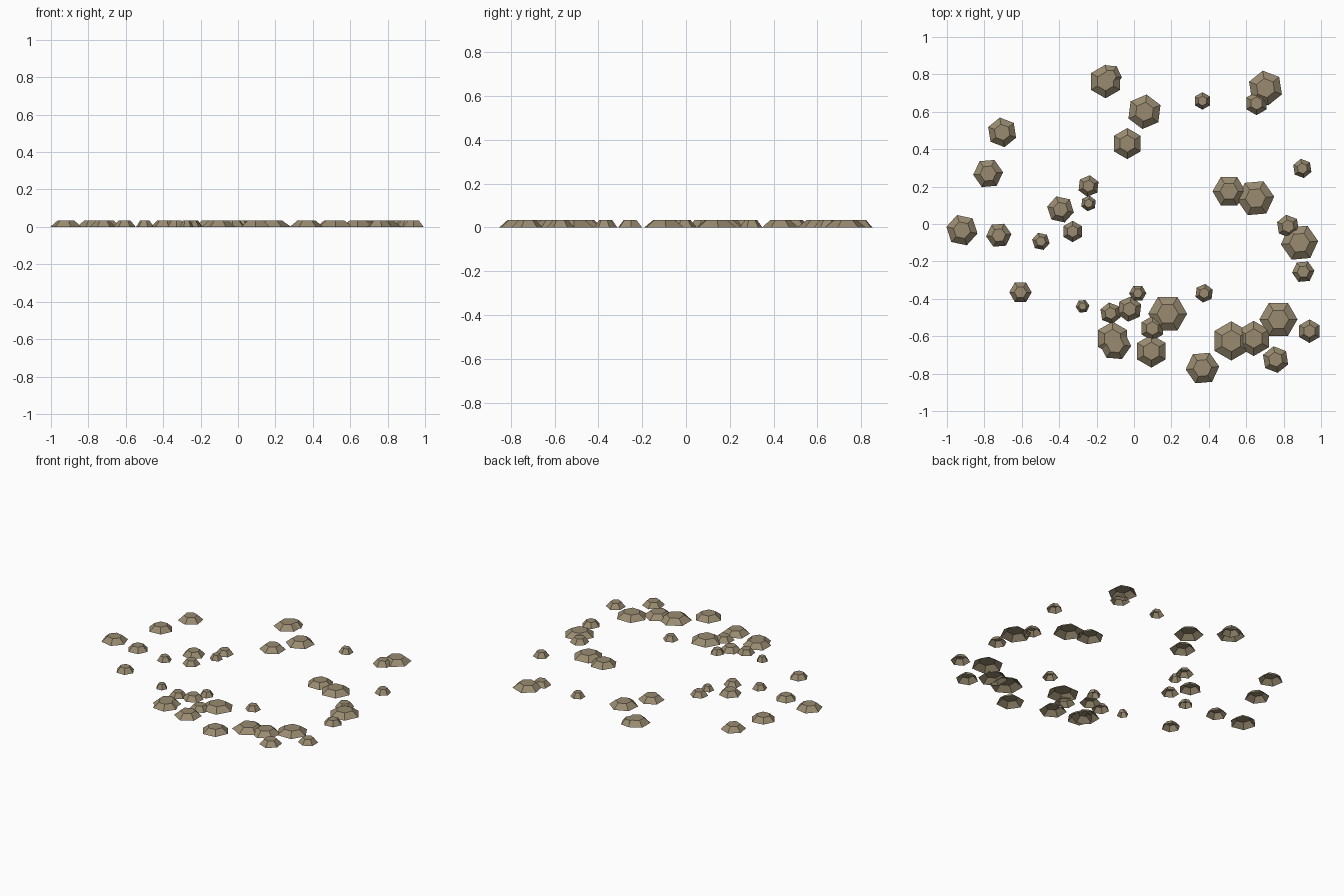
import bpy
import bmesh
from math import cos, sin, radians, tau

cube = bpy.data.objects.get("Cube")
if cube:
    bpy.data.objects.remove(cube, do_unlink=True)

SIDES = 6
HEIGHT = 0.033
TOP_RATIO = 0.55

# Single sandy stone colour
stone_mat = bpy.data.materials.new("sandy stone")
stone_mat.use_nodes = True
stone_colour = (0.32, 0.26, 0.165, 1)
stone_mat.diffuse_color = stone_colour
shader = stone_mat.node_tree.nodes["Principled BSDF"]
shader.inputs["Base Color"].default_value = stone_colour
shader.inputs["Roughness"].default_value = 0.9


def hex_ring(bm, radius, z, spin):
    """Add one ring of corners and return its vertices."""
    angles = [radians(spin) + tau * i / SIDES for i in range(SIDES)]
    return [bm.verts.new((radius * cos(a), radius * sin(a), z)) for a in angles]


def add_stone(name, x, y, radius, spin):
    """A flat-topped pebble: sloping sides, open underneath."""
    bm = bmesh.new()
    base = hex_ring(bm, radius, 0, spin)
    top = hex_ring(bm, radius * TOP_RATIO, HEIGHT, spin)
    for i in range(SIDES):
        j = (i + 1) % SIDES
        bm.faces.new((base[i], base[j], top[j], top[i]))
    bm.faces.new(top)
    mesh = bpy.data.meshes.new(name)
    bm.to_mesh(mesh)
    bm.free()
    mesh.materials.append(stone_mat)
    stone = bpy.data.objects.new(name, mesh)
    stone.location = (x, y, 0)
    bpy.context.collection.objects.link(stone)


def scatter(group, spin, places):
    """Lay out stones that share a turn; each place is x, y, radius."""
    for number, (x, y, radius) in enumerate(places, start=1):
        add_stone(f"{group}_stone_{number}", x, y, radius, spin)


# Stones with two edges square to the front
scatter("square", 0, [
    (-.607, -.365, .06), (.02, -.37, .046), (.772, -.51, .102),
    (.508, .175, .088), (.18, -.48, .104),
])

# Stones turned very slightly
scatter("nudged", 5, [
    (-.78, .27, .08), (-.723, -.06, .068), (.366, -.77, .09),
    (.905, -.255, .06), (.885, -.1, .1), (.65, .138, .1),
    (-.275, -.44, .037),
])

# Stones turned partway to a corner
scatter("turned", 23, [
    (.056, .6, .093), (-.243, .203, .058), (-.243, .11, .042),
    (-.024, -.455, .068), (.375, -.37, .05),
])

# Stones with a corner to the front
scatter("pointed", 30, [
    (-.152, .762, .09), (-.036, .43, .083), (.366, .658, .047),
    (.655, .645, .063), (-.328, -.04, .057), (.098, -.558, .066),
    (.093, -.68, .088), (-.115, -.612, .09), (.52, -.625, .105),
    (.64, -.612, .094), (.938, -.573, .063),
])

# Stones turned past the corner
scatter("skewed", 39, [
    (.703, .727, .094), (-.705, .49, .08), (-.125, -.477, .058),
    (.757, -.725, .072), (.823, -.012, .062), (.9, .297, .052),
])

# Stones turned almost a full side
scatter("swung", 48, [
    (-.92, -.033, .085), (-.498, -.093, .048), (-.393, .078, .073),
])

# Stones leaning over a neighbour
scatter("overlapping", 55, [
    (-.13, .79, .065), (-.1, -.645, .085),
])
